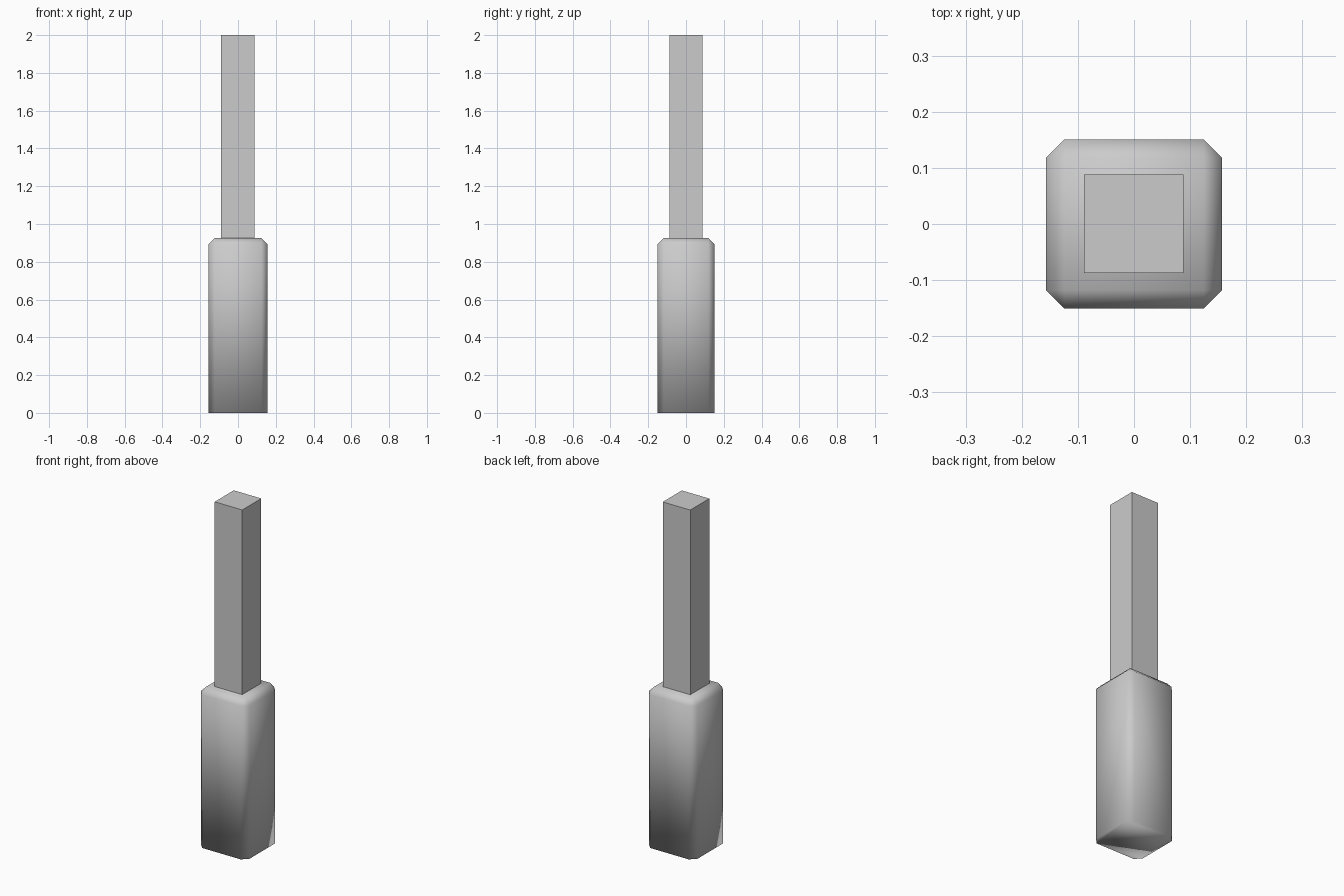
import bpy
import bmesh

cube = bpy.data.objects.get("Cube")
if cube:
    bpy.data.objects.remove(cube, do_unlink=True)

grey = bpy.data.materials.new("plain grey")
grey.use_nodes = True
colour = (0.6, 0.6, 0.6, 1)
grey.diffuse_color = colour
grey.node_tree.nodes["Principled BSDF"].inputs["Base Color"].default_value = colour


def block(name, low, high, chamfer=0, smooth=False):
    """Box between two corners; chamfers every edge except those at the base."""
    bm = bmesh.new()
    bmesh.ops.create_cube(bm, size=1)
    for v in bm.verts:
        for i in range(3):
            v.co[i] = high[i] if v.co[i] > 0 else low[i]
    if chamfer:
        edges = [e for e in bm.edges if max(v.co.z for v in e.verts) > low[2]]
        bmesh.ops.bevel(bm, geom=edges, offset=chamfer, offset_type='OFFSET',
                        segments=1, affect='EDGES')
    bmesh.ops.recalc_face_normals(bm, faces=bm.faces)
    for f in bm.faces:
        f.smooth = smooth
    mesh = bpy.data.meshes.new(name)
    bm.to_mesh(mesh)
    bm.free()
    mesh.materials.append(grey)
    obj = bpy.data.objects.new(name, mesh)
    bpy.context.collection.objects.link(obj)
    return obj


# Thick lower body with chamfered sides and top
block("lower_body", (-0.157, -0.151, 0), (0.157, 0.151, 0.925), 0.033, smooth=True)

# Slim square shaft standing on the body
block("upper_shaft", (-0.089, -0.087, 0.92), (0.088, 0.088, 2))
